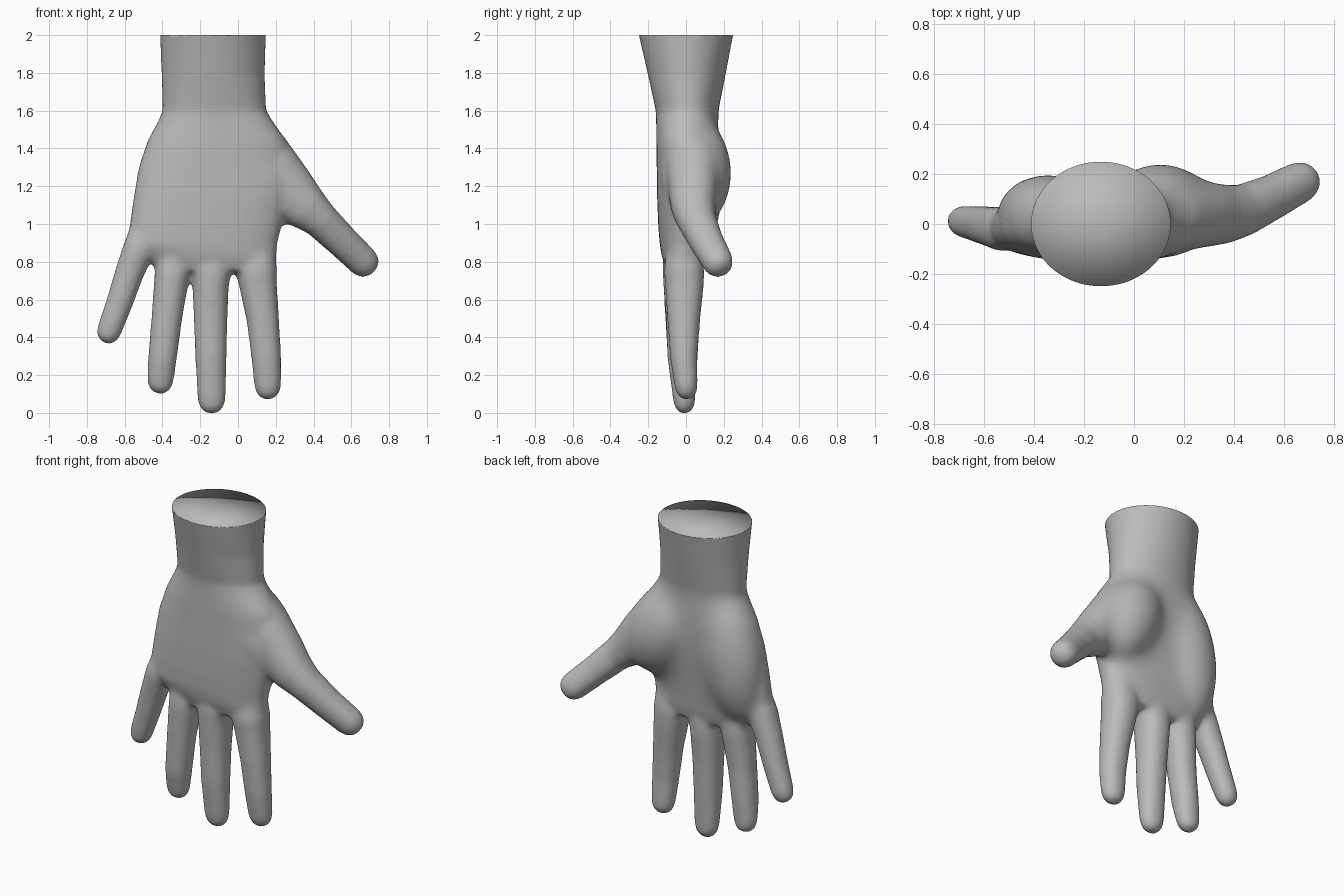
import bpy, bmesh, math
from mathutils import Vector, Matrix

if "Cube" in bpy.data.objects:
    bpy.data.objects.remove(bpy.data.objects["Cube"])

SEG = 32
bm = bmesh.new()


def ring(c, u, v, power=2.0):
    """One superellipse ring of vertices with half axes u and v."""
    out = []
    for i in range(SEG):
        a = 2 * math.pi * i / SEG
        ca, sa = math.cos(a), math.sin(a)
        s = math.copysign(abs(ca) ** (2 / power), ca)
        t = math.copysign(abs(sa) ** (2 / power), sa)
        out.append(bm.verts.new(c + u * s + v * t))
    return out


def skin(rings):
    """Bridge rings into a closed shell."""
    for a, b in zip(rings, rings[1:]):
        for i in range(SEG):
            j = (i + 1) % SEG
            bm.faces.new((a[i], a[j], b[j], b[i]))
    bm.faces.new(rings[0])
    bm.faces.new(rings[-1])


def finger(path, tip):
    """Tapered tube through (x, y, z, width, depth) with a rounded tip."""
    pts = [Vector(p[:3]) for p in path]
    rings = []
    for i, p in enumerate(path):
        d = (pts[min(i + 1, len(pts) - 1)] - pts[max(i - 1, 0)]).normalized()
        u = Vector((0, 1, 0)).cross(d).normalized()
        v = d.cross(u)
        rings.append(ring(pts[i], u * p[3], v * p[4], 2.2))
    for k in (25, 45, 65, 82):
        s, c = math.sin(math.radians(k)), math.cos(math.radians(k)) ** 0.75
        rings.append(ring(pts[-1] + d * tip * s, u * p[3] * c, v * p[4] * c))
    skin(rings)


def pad(loc, size, tilt):
    """Soft muscle pad on the palm side."""
    m = Matrix.Translation(loc) @ Matrix.Rotation(math.radians(tilt), 4, 'Y') \
        @ Matrix.Diagonal((*size, 1))
    bmesh.ops.create_uvsphere(bm, u_segments=32, v_segments=20, radius=1, matrix=m)


# wrist and palm: z, x min, x max, y min, y max, squareness
body = [
    (2.10, -.415, .150, -.270, .270, 2.0),
    (2.00, -.413, .148, -.248, .248, 2.0),
    (1.80, -.405, .142, -.202, .210, 2.0),
    (1.61, -.400, .150, -.160, .172, 2.1),
    (1.55, -.425, .188, -.158, .172, 2.2),
    (1.45, -.478, .258, -.158, .172, 2.3),
    (1.30, -.528, .285, -.155, .160, 2.4),
    (1.15, -.553, .275, -.153, .142, 2.5),
    (1.00, -.575, .232, -.147, .122, 2.5),
    (0.90, -.585, .207, -.139, .108, 2.5),
    (0.84, -.500, .205, -.128, .100, 2.5),
    (0.76, -.420, .190, -.100, .080, 2.5),
]
skin([ring(Vector(((a + b) / 2, (c + d) / 2, z)), Vector(((b - a) / 2, 0, 0)),
           Vector((0, (d - c) / 2, 0)), n) for z, a, b, c, d, n in body])

# broad pads at the base of the thumb and along the little finger side
pad((.105, .055, 1.28), (.20, .190, .31), -25)
pad((-.345, .050, 1.24), (.19, .150, .40), 10)

# four fingers
finger([(.09, -.010, .95, .09, .08), (.096, -.010, .77, .111, .107),
        (.106, -.008, .69, .100, .103), (.132, -.012, .50, .086, .087),
        (.150, -.012, .30, .079, .072), (.157, 0, .16, .072, .062)], .08)
finger([(-.145, -.01, .95, .09, .09), (-.140, -.015, .77, .108, .110),
        (-.145, -.013, .68, .096, .107), (-.145, -.016, .50, .089, .090),
        (-.143, -.018, .30, .083, .080), (-.140, -.010, .09, .075, .060)], .085)
finger([(-.33, -.01, .98, .09, .09), (-.350, -.020, .74, .092, .103),
        (-.378, -.025, .50, .081, .085), (-.400, -.020, .30, .076, .077),
        (-.410, -.010, .19, .071, .061)], .08)
finger([(-.44, -.015, 1.08, .09, .07), (-.525, -.020, .88, .084, .090),
        (-.575, -.010, .75, .077, .080), (-.625, 0, .60, .071, .072),
        (-.680, .010, .45, .066, .063)], .075)
# thumb
finger([(.11, .040, 1.37, .17, .14), (.17, .04, 1.295, .165, .150),
        (.275, .04, 1.175, .149, .133), (.36, .04, 1.095, .123, .118),
        (.435, .055, 1.033, .098, .104), (.55, .107, .92, .088, .090),
        (.662, .167, .812, .083, .082)], .08)

bmesh.ops.recalc_face_normals(bm, faces=bm.faces)
raw = bpy.data.meshes.new("hand_shells")
bm.to_mesh(raw)
bm.free()


def apply(obj):
    """Bake the modifiers of an object into a new mesh."""
    dg = bpy.context.evaluated_depsgraph_get()
    obj.data = bpy.data.meshes.new_from_object(obj.evaluated_get(dg))
    obj.modifiers.clear()


def soften(obj, steps, group=""):
    sm = obj.modifiers.new("soften", 'SMOOTH')
    sm.factor, sm.iterations, sm.vertex_group = 0.5, steps, group


# fuse the shells into one skin
hand = bpy.data.objects.new("hand", raw)
bpy.context.collection.objects.link(hand)
rm = hand.modifiers.new("fuse", 'REMESH')
rm.mode = 'VOXEL'
rm.voxel_size = 0.014
apply(hand)


def fade(value, start, width):
    return max(0, min(1, (value - start) / width))


# soften everything a little, and melt the pads into the palm
palm = hand.vertex_groups.new(name="palm")
for v in hand.data.vertices:
    x, y, z = v.co
    w = fade(y, .02, .08) * fade(z, .82, .12) * fade(-z, -1.66, .12) \
        * fade(-x, -.36, .12) * fade(x, -.58, .08)
    if w > 0:
        palm.add([v.index], w, 'REPLACE')
soften(hand, 14)
soften(hand, 110, "palm")
apply(hand)
mesh = hand.data
hand.vertex_groups.clear()

# cut the wrist level at the top, cap it, and rest the middle fingertip on z = 0
bm = bmesh.new()
bm.from_mesh(mesh)
low = min(v.co.z for v in bm.verts)
bmesh.ops.translate(bm, verts=bm.verts, vec=(0, 0, -low))
bmesh.ops.bisect_plane(bm, geom=bm.verts[:] + bm.edges[:] + bm.faces[:],
                       plane_co=(0, 0, 2), plane_no=(0, 0, 1), clear_outer=True)
rim = [e for e in bm.edges if e.is_boundary]
cap = bmesh.ops.edgeloop_fill(bm, edges=rim)["faces"]
bmesh.ops.poke(bm, faces=cap)
bmesh.ops.recalc_face_normals(bm, faces=bm.faces)
for f in bm.faces:
    f.smooth = True
bm.to_mesh(mesh)
bm.free()

skin_grey = bpy.data.materials.new("skin_grey")
skin_grey.diffuse_color = (0.5, 0.5, 0.5, 1)
skin_grey.use_nodes = True
skin_grey.node_tree.nodes["Principled BSDF"].inputs["Base Color"].default_value = skin_grey.diffuse_color
mesh.materials.clear()
mesh.materials.append(skin_grey)
mesh.name = "hand"
bpy.data.meshes.remove(raw)
